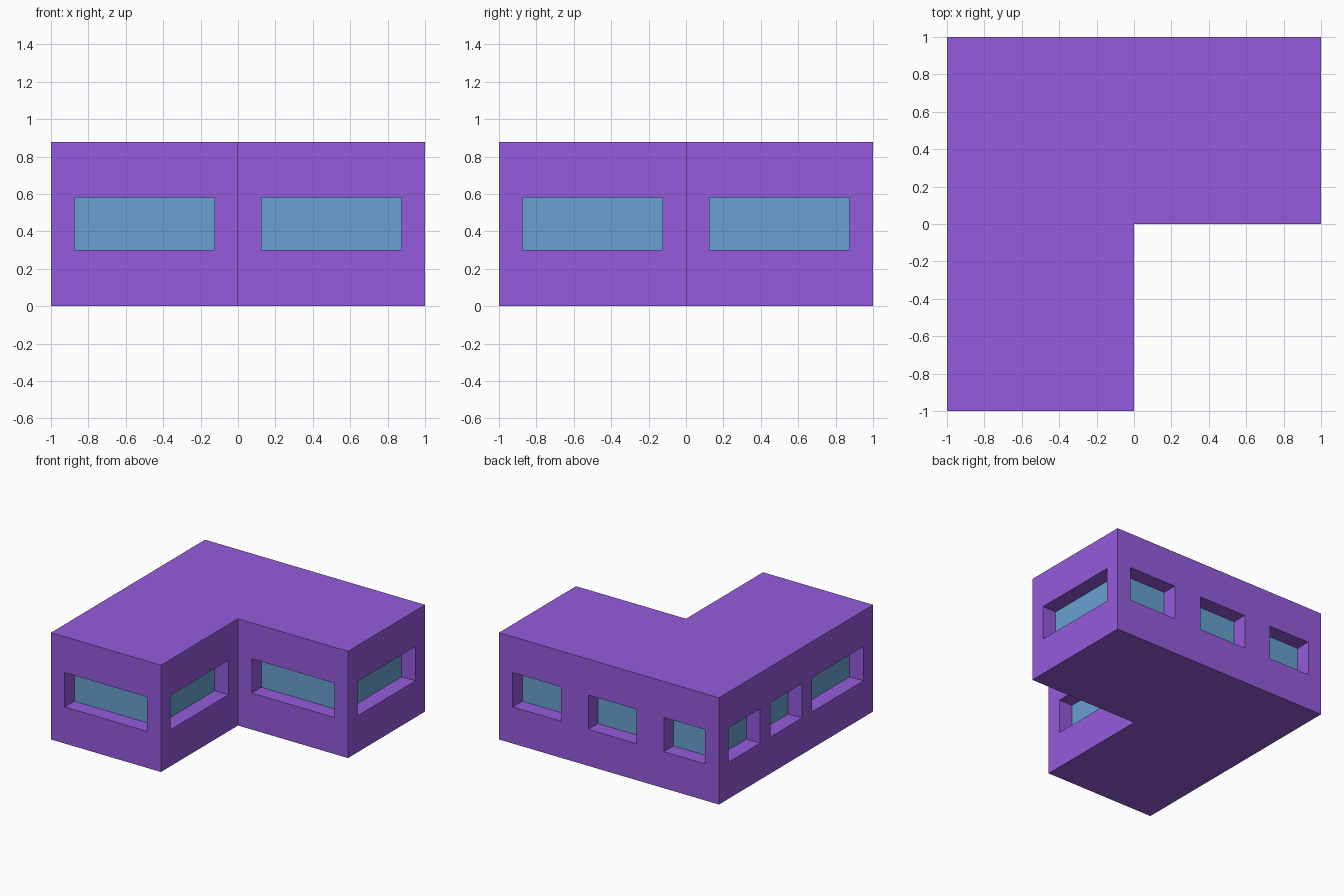
import bpy, bmesh
from mathutils import Vector

if "Cube" in bpy.data.objects:
    bpy.data.objects.remove(bpy.data.objects["Cube"])

H, SILL, HEAD, DEPTH = 0.877, 0.30, 0.582, 0.125
FOOTPRINT = [(-1, -1), (0, -1), (0, 0), (1, 0), (1, 1), (-1, 1)]
SHORT = [(0.125, 0.875)]
# window spans along each wall, measured from the wall's starting corner
WINDOWS = [SHORT, SHORT, SHORT, SHORT,
           [(0.125, 0.5625), (0.8125, 1.25), (1.5, 1.875)],
           [(0.125, 0.535), (0.67, 1.075), (1.205, 1.875)]]


def material(name, rgb):
    lin = [((c / 255 + 0.055) / 1.055) ** 2.4 for c in rgb]
    m = bpy.data.materials.new(name)
    m.diffuse_color = (*lin, 1)
    m.use_nodes = True
    m.node_tree.nodes["Principled BSDF"].inputs["Base Color"].default_value = m.diffuse_color
    return m


def make_object(name, bm, mat):
    bmesh.ops.remove_doubles(bm, verts=bm.verts, dist=1e-4)
    mesh = bpy.data.meshes.new(name)
    bm.to_mesh(mesh)
    bm.free()
    mesh.materials.append(mat)
    ob = bpy.data.objects.new(name, mesh)
    bpy.context.collection.objects.link(ob)
    return ob


def face(bm, pts):
    bm.faces.new([bm.verts.new(p) for p in pts])


walls, glass = bmesh.new(), bmesh.new()

# Roof and floor
face(walls, [(x, y, H) for x, y in FOOTPRINT])
face(walls, [(x, y, 0) for x, y in reversed(FOOTPRINT)])

# Walls with recessed windows
for i, spans in enumerate(WINDOWS):
    start = Vector((*FOOTPRINT[i], 0))
    run = Vector((*FOOTPRINT[(i + 1) % 6], 0)) - start
    length = run.length
    along = run / length
    inward = Vector((-along.y, along.x, 0))

    def rect(a, b, lo, hi, depth=0):
        return [start + along * s + inward * depth + Vector((0, 0, z))
                for s, z in ((a, lo), (b, lo), (b, hi), (a, hi))]

    # Solid wall: piers between windows, strips below and above them
    edges = [0] + [s for span in spans for s in span] + [length]
    for k in range(len(edges) - 1):
        a, b = edges[k], edges[k + 1]
        face(walls, rect(a, b, 0, SILL))
        face(walls, rect(a, b, HEAD, H))
        if k % 2 == 0:
            face(walls, rect(a, b, SILL, HEAD))
            continue
        # Window reveal and glass pane
        outer, inner = rect(a, b, SILL, HEAD), rect(a, b, SILL, HEAD, DEPTH)
        for j in range(4):
            n = (j + 1) % 4
            face(walls, [outer[j], outer[n], inner[n], inner[j]])
        face(glass, inner)

make_object("building_walls", walls, material("purple", (149, 91, 220)))
make_object("window_glass", glass, material("blue_glass", (105, 160, 208)))
